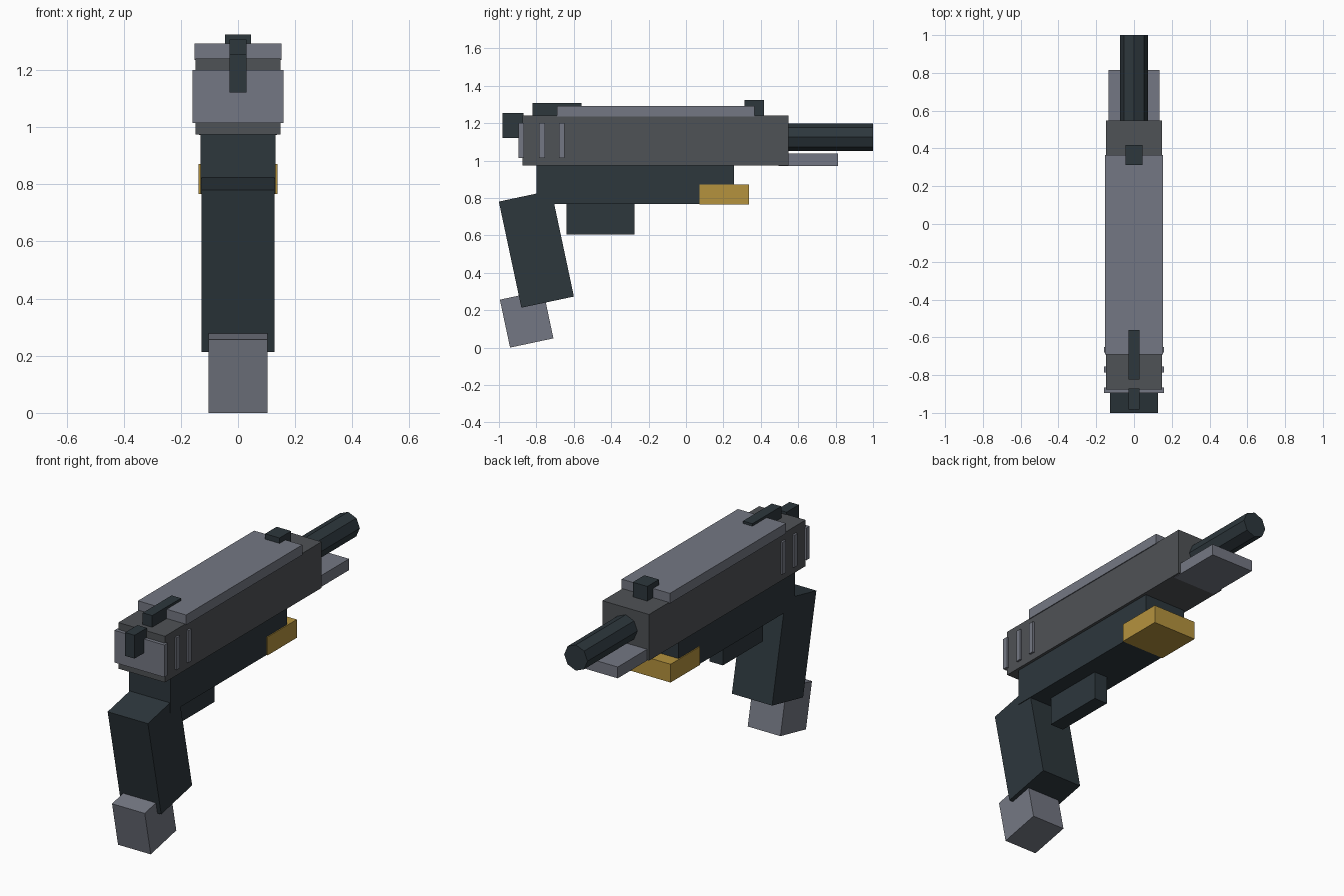
import bpy
import math
from mathutils import Matrix

cube = bpy.data.objects.get("Cube")
if cube:
    bpy.data.objects.remove(cube, do_unlink=True)


def material(name, rgb):
    mat = bpy.data.materials.new(name)
    mat.use_nodes = True
    color = (*rgb, 1)
    mat.diffuse_color = color
    bsdf = next(n for n in mat.node_tree.nodes if n.type == 'BSDF_PRINCIPLED')
    bsdf.inputs["Base Color"].default_value = color
    return mat


light_steel = material("light_steel", (0.175, 0.187, 0.227))
dark_steel = material("dark_steel", (0.078, 0.084, 0.092))
blue_black = material("blue_black", (0.026, 0.038, 0.046))
brass = material("brass", (0.46, 0.29, 0.048))


def finish(obj, name, mat):
    obj.name = name
    obj.data.name = name
    obj.data.materials.append(mat)
    return obj


def box(name, mat, half_width, y, z):
    """Box centred on x = 0, spanning the y and z ranges."""
    size = (2 * half_width, y[1] - y[0], z[1] - z[0])
    center = (0, sum(y) / 2, sum(z) / 2)
    bpy.ops.mesh.primitive_cube_add(size=1, location=center)
    obj = bpy.context.object
    obj.data.transform(Matrix.Diagonal((*size, 1)))
    return finish(obj, name, mat)


def tilted_box(name, mat, half_width, depth, height, center):
    """Raked box for the handle parts."""
    y, z = center
    obj = box(name, mat, half_width, (y - depth / 2, y + depth / 2),
              (z - height / 2, z + height / 2))
    obj.rotation_euler.x = math.radians(12)
    return obj


# Slide with its raised top and rear grooves
box("slide", dark_steel, 0.148, (-0.875, 0.547), (0.975, 1.24))
box("slide_top", light_steel, 0.153, (-0.69, 0.365), (1.235, 1.293))
for i, (start, end) in enumerate([(-0.895, -0.865), (-0.785, -0.755), (-0.68, -0.65)]):
    box(f"slide_rib_{i + 1}", light_steel, 0.159, (start, end), (1.015, 1.2))

# Sights and hammer
box("fore_sight", blue_black, 0.046, (0.312, 0.417), (1.23, 1.324))
box("rear_sight", blue_black, 0.03, (-0.822, -0.56), (1.23, 1.307))
box("hammer", blue_black, 0.03, (-0.982, -0.87), (1.121, 1.255))

# Barrel and the guide below it
bpy.ops.mesh.primitive_cylinder_add(vertices=8, radius=0.074, depth=0.55,
                                    location=(0, 0.725, 1.125),
                                    rotation=(math.radians(90), 0, 0))
finish(bpy.context.object, "barrel", blue_black)
box("barrel_guide", light_steel, 0.136, (0.495, 0.814), (0.972, 1.037))

# Frame, trigger block and brass rail
box("frame", blue_black, 0.132, (-0.8, 0.256), (0.767, 0.98))
box("trigger_block", blue_black, 0.042, (-0.64, -0.275), (0.605, 0.78))
box("rail_block", brass, 0.138, (0.072, 0.337), (0.766, 0.871))

# Handle and magazine
tilted_box("handle", blue_black, 0.128, 0.287, 0.58, (-0.8, 0.527))
tilted_box("magazine", light_steel, 0.104, 0.237, 0.262, (-0.852, 0.153))
